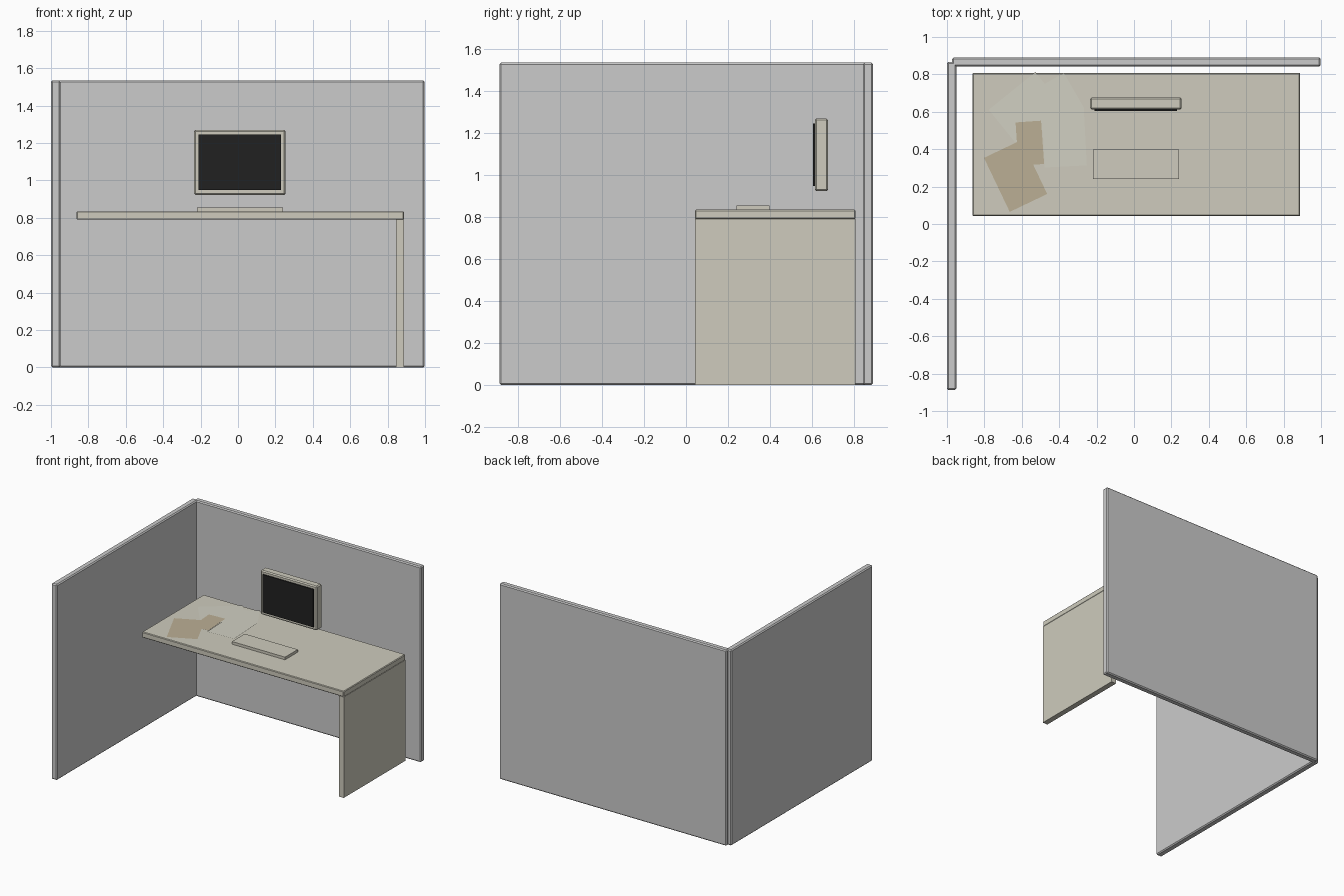
import bpy, bmesh, math
from mathutils import Matrix

if "Cube" in bpy.data.objects:
    bpy.data.objects.remove(bpy.data.objects["Cube"])


def material(name, r, g, b):
    m = bpy.data.materials.new(name)
    m.diffuse_color = (r, g, b, 1)
    m.use_nodes = True
    m.node_tree.nodes["Principled BSDF"].inputs["Base Color"].default_value = m.diffuse_color
    return m


BEIGE = material("beige", 0.62, 0.60, 0.51)
CREAM = material("cream", 0.64, 0.63, 0.54)
TAN = material("tan", 0.50, 0.43, 0.30)
DARK = material("dark", 0.015, 0.015, 0.015)


def finish(bm, name, mat):
    me = bpy.data.meshes.new(name)
    bm.to_mesh(me)
    bm.free()
    ob = bpy.data.objects.new(name, me)
    bpy.context.collection.objects.link(ob)
    if mat:
        me.materials.append(mat)
    return ob


def box(name, x, y, z, mat=None, bevel=0.0):
    """Box from (min, max) ranges, with an optional chamfer."""
    bm = bmesh.new()
    size = [b - a for a, b in (x, y, z)]
    mid = [(a + b) / 2 for a, b in (x, y, z)]
    bmesh.ops.create_cube(bm, size=1, matrix=Matrix.Translation(mid) @ Matrix.Diagonal((*size, 1)))
    ob = finish(bm, name, mat)
    if bevel:
        mod = ob.modifiers.new("Bevel", 'BEVEL')
        mod.width = bevel
        mod.segments = 1
    return ob


def sheet(name, x, y, z, w, h, degrees, mat):
    """Flat rectangular sheet of paper, turned about z."""
    bm = bmesh.new()
    m = (Matrix.Translation((x, y, z)) @ Matrix.Rotation(math.radians(degrees), 4, 'Z')
         @ Matrix.Diagonal((w, h, 1, 1)))
    bmesh.ops.create_grid(bm, x_segments=1, y_segments=1, size=0.5, matrix=m)
    return finish(bm, name, mat)


# Partition walls
box("back_partition", (-0.973, 0.998), (0.842, 0.89), (0, 1.535), bevel=0.008)
box("left_partition", (-1.0, -0.95), (-0.888, 0.866), (0, 1.535), bevel=0.008)

# Desk
box("desk_top", (-0.864, 0.888), (0.043, 0.808), (0.79, 0.835), BEIGE, 0.005)
box("desk_side_leg", (0.846, 0.888), (0.043, 0.808), (0, 0.791), BEIGE)

# Monitor and keyboard
box("monitor_case", (-0.235, 0.255), (0.613, 0.676), (0.923, 1.27), BEIGE, 0.008)
box("monitor_screen", (-0.21, 0.23), (0.604, 0.615), (0.948, 1.245), DARK)
box("keyboard", (-0.22, 0.24), (0.24, 0.398), (0.835, 0.856), BEIGE)

# Loose papers
sheet("paper_1", -0.58, 0.622, 0.8375, 0.32, 0.23, 39, CREAM)
sheet("paper_2", -0.46, 0.635, 0.8385, 0.32, 0.215, -30 + 60, CREAM)
sheet("paper_3", -0.373, 0.465, 0.8405, 0.225, 0.315, 3, CREAM)
sheet("tan_paper_1", -0.633, 0.257, 0.8395, 0.222, 0.32, 25.5, TAN)
sheet("tan_paper_2", -0.557, 0.432, 0.8415, 0.137, 0.232, 4, TAN)
